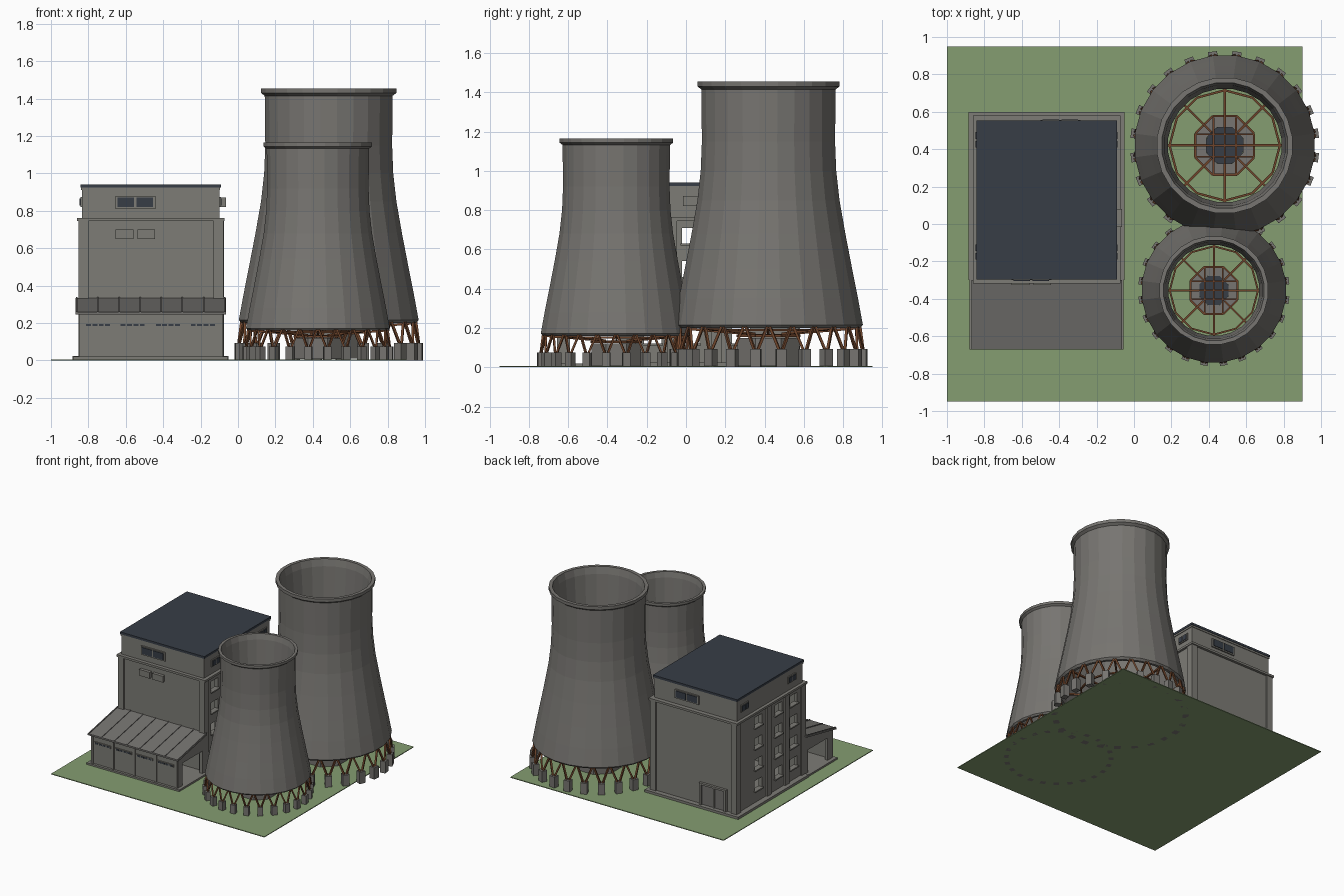
import bpy, bmesh, math
from mathutils import Vector, Matrix

if "Cube" in bpy.data.objects:
    bpy.data.objects.remove(bpy.data.objects["Cube"])


def mat(name, r, g, b):
    m = bpy.data.materials.new(name)
    m.diffuse_color = (r, g, b, 1)
    m.use_nodes = True
    m.node_tree.nodes["Principled BSDF"].inputs["Base Color"].default_value = m.diffuse_color
    return m


CONCRETE = mat("tower concrete", 0.185, 0.178, 0.165)
WALL = mat("building grey", 0.205, 0.2, 0.18)
ROOFING = mat("annex roofing grey", 0.17, 0.165, 0.155)
DARK = mat("dark slate", 0.038, 0.047, 0.062)
RUST = mat("rust brown", 0.16, 0.06, 0.025)
GRASS = mat("grass green", 0.235, 0.34, 0.165)


def finish(name, bm, material):
    bmesh.ops.recalc_face_normals(bm, faces=bm.faces[:])
    me = bpy.data.meshes.new(name)
    bm.to_mesh(me)
    bm.free()
    if material:
        me.materials.append(material)
    ob = bpy.data.objects.new(name, me)
    bpy.context.collection.objects.link(ob)
    return ob


def add_box(bm, x0, x1, y0, y1, z0, z1):
    m = Matrix.Translation(((x0 + x1) / 2, (y0 + y1) / 2, (z0 + z1) / 2))
    bmesh.ops.create_cube(bm, size=1, matrix=m @ Matrix.Diagonal((x1 - x0, y1 - y0, z1 - z0, 1)))


def boxes(name, material, *dims):
    bm = bmesh.new()
    for d in dims:
        add_box(bm, *d)
    return finish(name, bm, material)


def add_bar(bm, a, b, w):
    a, b = Vector(a), Vector(b)
    d = b - a
    m = Matrix.Translation((a + b) / 2) @ d.to_track_quat('Z', 'Y').to_matrix().to_4x4()
    bmesh.ops.create_cube(bm, size=1, matrix=m @ Matrix.Diagonal((w, w, d.length, 1)))


def lathe(name, profile, n, centre, s, material):
    # closed profile of (radius, height) swept round a vertical axis
    bm = bmesh.new()
    rings = []
    for i in range(n):
        a = 2 * math.pi * (i + 0.5) / n
        rings.append([bm.verts.new((centre[0] + s * r * math.cos(a), centre[1] + s * r * math.sin(a), s * z))
                      for r, z in profile])
    k = len(profile)
    for i in range(n):
        p, q = rings[i], rings[(i + 1) % n]
        for j in range(k):
            bm.faces.new((p[j], q[j], q[(j + 1) % k], p[(j + 1) % k]))
    return finish(name, bm, material)


SHELL = [(.47, .2), (.485, .215), (.46, .35), (.43, .5), (.395, .68), (.365, .85), (.348, 1.0),
         (.342, 1.15), (.345, 1.415), (.365, 1.43), (.365, 1.455), (.338, 1.455),
         (.325, 1.4), (.305, 1.15), (.31, 1.0), (.33, .85), (.36, .68), (.395, .5), (.45, .2)]


def tower(tag, cx, cy, s):
    def P(r, a, z):
        return (cx + s * r * math.cos(a), cy + s * r * math.sin(a), s * z)
    n = 24
    step = 2 * math.pi / n
    lathe(tag + "_tower_shell", SHELL, n, (cx, cy), s, CONCRETE)
    # foundation piers and V shaped struts
    piers, struts = bmesh.new(), bmesh.new()
    for i in range(n):
        a = (i + 0.5) * step
        m = Matrix.Translation(P(.483, a, .047)) @ Matrix.Rotation(a, 4, 'Z')
        bmesh.ops.create_cube(piers, size=1, matrix=m @ Matrix.Diagonal((.045 * s, .05 * s, .094 * s, 1)))
        for d in (-1, 1):
            add_bar(struts, P(.485, a + d * .015, .085), P(.465, a + d * step * .45, .21), .013 * s)
    finish(tag + "_tower_piers", piers, CONCRETE)
    finish(tag + "_tower_struts", struts, RUST)
    # inner hub with dark cap, and the rusty frame round it
    lathe(tag + "_hub_ring", [(.105, .01), (.17, .01), (.17, .15), (.105, .15)], 8, (cx, cy), s, CONCRETE)
    lathe(tag + "_hub_cap", [(.002, .01), (.105, .01), (.105, .14), (.002, .14)], 16, (cx, cy), s, DARK)
    bm = bmesh.new()
    for i in range(8):
        a, b = i * math.pi / 4, (i + 1) * math.pi / 4
        add_bar(bm, P(.1, a, .17), P(.46, a, .2), .013 * s)
        add_bar(bm, P(.17, a + math.pi / 8, .16), P(.17, b + math.pi / 8, .16), .012 * s)
    for i in range(12):
        a = i * math.pi / 6
        add_bar(bm, P(.295, a, .19), P(.295, a + math.pi / 6, .19), .012 * s)
    for t in (-.06, 0, .06):
        h = .15
        add_bar(bm, (cx + t * s, cy - h * s, .165 * s), (cx + t * s, cy + h * s, .165 * s), .009 * s)
        add_bar(bm, (cx - h * s, cy + t * s, .165 * s), (cx + h * s, cy + t * s, .165 * s), .009 * s)
    finish(tag + "_hub_frame", bm, RUST)


# ground
boxes("ground", GRASS, (-1, .9, -.95, .95, 0, .006))

# cooling towers
tower("large", .485, .42, 1.0)
tower("small", .427, -.355, .8)

# main block: hollow, with window holes running through both sides
X0, X1, Y0, Y1 = -.84, -.09, -.30, .56
body = boxes("main_block", WALL, (X0, X1, Y0, Y1, .006, .75))
COLS, ROWS = (.28, .025, -.17), (.16, .33, .5, .67)
inner = boxes("room_cutter", None, (X0 + .03, X1 - .03, Y0 + .03, Y1 - .03, .03, .72))
holes = boxes("window_cutter", None, *[(-1.2, .2, y - .045, y + .045, z - .04, z + .04)
                                       for y in COLS for z in ROWS])
bpy.context.view_layer.objects.active = body
for cutter in (inner, holes):
    md = body.modifiers.new("cut", 'BOOLEAN')
    md.operation, md.solver, md.object = 'DIFFERENCE', 'EXACT', cutter
    bpy.ops.object.modifier_apply(modifier=md.name)
    bpy.data.objects.remove(cutter)

# window sills, corner posts and pilasters on both sides
sills, posts = [], []
for x, d in ((X0, -1), (X1, 1)):
    a, b = sorted((x - d * .002, x + d * .014))
    sills += [(a, b, y - .052, y + .052, z - .05, z - .04) for y in COLS for z in ROWS]
    posts += [(a, b, y - .025, y + .025, .02, .75) for y in (.155, -.07)]
    for y in (Y0, Y1):
        c = (Y0 + Y1) / 2
        e = 1 if y > c else -1
        ya, yb = sorted((y - e * .045, y + e * .012))
        xa, xb = sorted((x - d * .04, x + d * .012))
        posts.append((xa, xb, ya, yb, .02, .75))
boxes("window_sills", WALL, *sills)
boxes("pilasters", WALL, *posts)
boxes("plinth", WALL, (-.885, -.05, Y0, .6, .004, .025), (-.88, -.055, -.67, Y0, .004, .02))
boxes("cornice", WALL, (-.86, -.072, -.318, .58, .745, .762))

# top storey and flat roof
boxes("top_storey", WALL, (-.835, -.1, -.29, .545, .76, .925))
boxes("flat_roof", DARK, (-.843, -.092, -.298, .553, .924, .942))
boxes("roof_edge", WALL, (-.84, -.095, -.295, .55, .91, .926))

# top storey windows, front and back
frames, panes = [], []
for x0, y, d in ((-.655, -.29, -1), (-.5, .545, 1)):
    ya, yb = sorted((y, y + d * .01))
    yc, yd = sorted((y, y + d * .015))
    frames.append((x0, x0 + .213, ya, yb, .81, .88))
    panes += [(x0 + .012 + t, x0 + .1 + t, yc, yd, .82, .872) for t in (0, .1)]
# small windows on the top storey sides
for x, d in ((-.835, -1), (-.1, 1)):
    xa, xb = sorted((x, x + d * .008))
    xc, xd = sorted((x, x + d * .012))
    for y in (-.15, .45):
        frames.append((xa, xb, y - .05, y + .05, .82, .875))
        panes += [(xc, xd, y + t - .018, y + t + .018, .828, .867) for t in (-.023, .023)]
boxes("upper_window_frames", WALL, *frames)
boxes("upper_window_panes", DARK, *panes)

# vents on the front wall and the right side
boxes("front_vents", WALL, (-.655, -.56, -.325, -.3, .65, .7), (-.538, -.443, -.325, -.3, .65, .7))
boxes("side_vent", WALL, (-.1, -.065, -.015, .08, .82, .872))

# back door with its frame
boxes("back_door_frame", WALL, (-.76, -.74, .56, .58, .02, .2), (-.54, -.52, .56, .58, .02, .2),
      (-.76, -.52, .56, .58, .185, .2), (-.655, -.645, .56, .575, .02, .185))
boxes("back_door", ROOFING, (-.74, -.655, .56, .566, .02, .185), (-.645, -.54, .56, .566, .02, .185))

# front annex: walls with open ends
AX0, AX1, AY = -.85, -.08, -.65
walls = [(AX0, AX1, AY, AY + .025, .01, .25)]
for x in (AX0, AX1 - .025):
    walls += [(x, x + .025, AY, AY + .06, .01, .25), (x, x + .025, -.34, -.3, .01, .31),
              (x, x + .025, AY, -.3, .2, .25)]
walls += [(x - .008, x + .008, AY - .008, AY, .01, .25) for x in (-.84, -.655, -.465, -.275, -.09)]
boxes("annex_walls", WALL, *walls)
bm = bmesh.new()
for x in (AX0, AX1 - .025):
    tri = [bm.verts.new((x + dx, y, z)) for dx in (0, .025) for y, z in ((AY, .25), (-.3, .25), (-.3, .32))]
    bm.faces.new(tri[:3])
    bm.faces.new(tri[3:])
    for i in range(3):
        j = (i + 1) % 3
        bm.faces.new((tri[i], tri[j], tri[j + 3], tri[i + 3]))
finish("annex_gables", bm, WALL)

# annex strip windows
slots = [(x, x + .145, AY - .008, AY, .18, .2) for x in (-.82, -.635, -.447, -.26)]
boxes("annex_window_frames", WALL, *slots)
boxes("annex_window_panes", DARK, *[(x + .008 + k * .034, x + .034 + k * .034, AY - .01, AY, .184, .196)
                                    for x, *_ in slots for k in range(4)])


# annex sloped roof with raised seams
def slope(name, spans, lift, thick):
    bm = bmesh.new()
    for x0, x1 in spans:
        v = [bm.verts.new((x, y, z + lift + t)) for x in (x0, x1)
             for y, z, t in ((-.67, .245, 0), (-.3, .32, 0), (-.3, .32, thick), (-.67, .245, thick))]
        bm.faces.new(v[:4])
        bm.faces.new(v[4:])
        for i in range(4):
            j = (i + 1) % 4
            bm.faces.new((v[i], v[j], v[j + 4], v[i + 4]))
    finish(name, bm, ROOFING)


slope("annex_roof", [(-.87, -.065)], 0, .013)
slope("annex_roof_seams", [(-.866 + i * .113, -.858 + i * .113) for i in range(8)], .012, .006)
